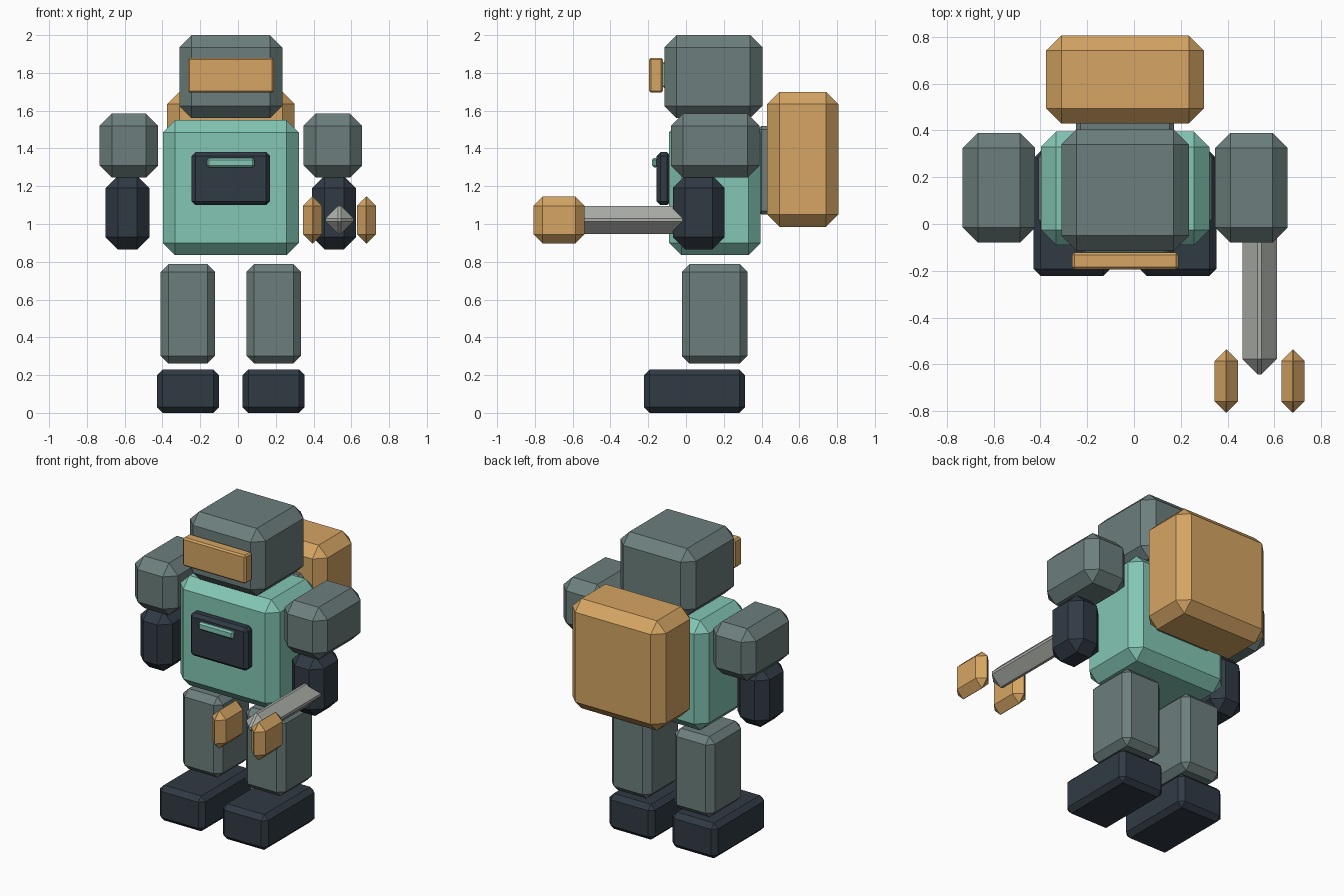
import bpy
import bmesh
from mathutils import Vector

default_cube = bpy.data.objects.get("Cube")
if default_cube:
    bpy.data.objects.remove(default_cube, do_unlink=True)

BODY_X = -0.038   # centre line of the body
CHAMFER = 0.065   # common edge cut


def make_material(name, hex_colour):
    """Flat material from an sRGB hex colour, stored as linear values."""
    srgb = [int(hex_colour[i:i + 2], 16) / 255 for i in (0, 2, 4)]
    linear = [((c + 0.055) / 1.055) ** 2.4 for c in srgb]
    material = bpy.data.materials.new(name)
    material.use_nodes = True
    material.diffuse_color = (*linear, 1)
    shader = next(n for n in material.node_tree.nodes if n.type == "BSDF_PRINCIPLED")
    shader.inputs["Base Color"].default_value = (*linear, 1)
    return material


slate = make_material("slate grey", "6C7F7D")
teal = make_material("soft teal", "83C6B4")
amber = make_material("amber", "D5A563")
dark = make_material("dark blue grey", "303A44")
metal = make_material("pale metal", "ABAEA8")


def block(name, material, x, y, z, chamfer=CHAMFER):
    """Box spanning the given x, y and z ranges, with every edge chamfered."""
    spans = (x, y, z)
    centre = Vector([(low + high) / 2 for low, high in spans])
    size = Vector([high - low for low, high in spans])
    bm = bmesh.new()
    bmesh.ops.create_cube(bm, size=1)
    bmesh.ops.scale(bm, vec=size, verts=bm.verts)
    bmesh.ops.bevel(bm, geom=bm.edges[:], offset=chamfer, offset_type="OFFSET",
                    segments=1, affect="EDGES", clamp_overlap=True)
    bmesh.ops.recalc_face_normals(bm, faces=bm.faces[:])
    mesh = bpy.data.meshes.new(name)
    bm.to_mesh(mesh)
    bm.free()
    mesh.materials.append(material)
    part = bpy.data.objects.new(name, mesh)
    part.location = centre
    bpy.context.scene.collection.objects.link(part)
    return part


def pair(name, material, x, y, z, chamfer=CHAMFER, middle=BODY_X):
    """Left part plus its mirror image across the middle."""
    block("left_" + name, material, x, y, z, chamfer)
    mirrored = (2 * middle - x[1], 2 * middle - x[0])
    block("right_" + name, material, mirrored, y, z, chamfer)


def centred(width):
    return (BODY_X - width / 2, BODY_X + width / 2)


# Head with visor and its mount
block("head", slate, centred(0.545), (-0.115, 0.405), (1.56, 2.0))
block("visor_mount", teal, centred(0.36), (-0.125, -0.07), (1.72, 1.86), 0.01)
block("visor", amber, centred(0.455), (-0.195, -0.122), (1.695, 1.88), 0.01)

# Torso with chest panel and indicator strip
block("torso", teal, centred(0.72), (-0.09, 0.395), (0.835, 1.55))
block("chest_panel", dark, centred(0.415), (-0.155, -0.08), (1.1, 1.38), 0.02)
block("chest_strip", teal, centred(0.25), (-0.18, -0.15), (1.3, 1.35), 0.01)

# Backpack and its connecting plate
block("backpack_plate", slate, centred(0.42), (0.38, 0.46), (1.05, 1.52), 0.02)
block("backpack", amber, centred(0.675), (0.43, 0.807), (0.985, 1.7))

# Arms
pair("upper_arm", slate, (0.347, 0.657), (-0.08, 0.39), (1.245, 1.585))
pair("forearm", dark, (0.393, 0.625), (-0.07, 0.205), (0.865, 1.255))

# Legs and feet
pair("leg", slate, (0.045, 0.333), (-0.022, 0.326), (0.262, 0.787), 0.04)
pair("foot", dark, (0.025, 0.353), (-0.222, 0.312), (0, 0.23), 0.03)

# Held tool: rod from the left forearm with two loose jaws
block("tool_rod", metal, (0.464, 0.611), (-0.643, 0.07), (0.948, 1.095))
pair("tool_jaw", amber, (0.63, 0.73), (-0.807, -0.537), (0.897, 1.145),
     chamfer=0.0485, middle=0.5375)
